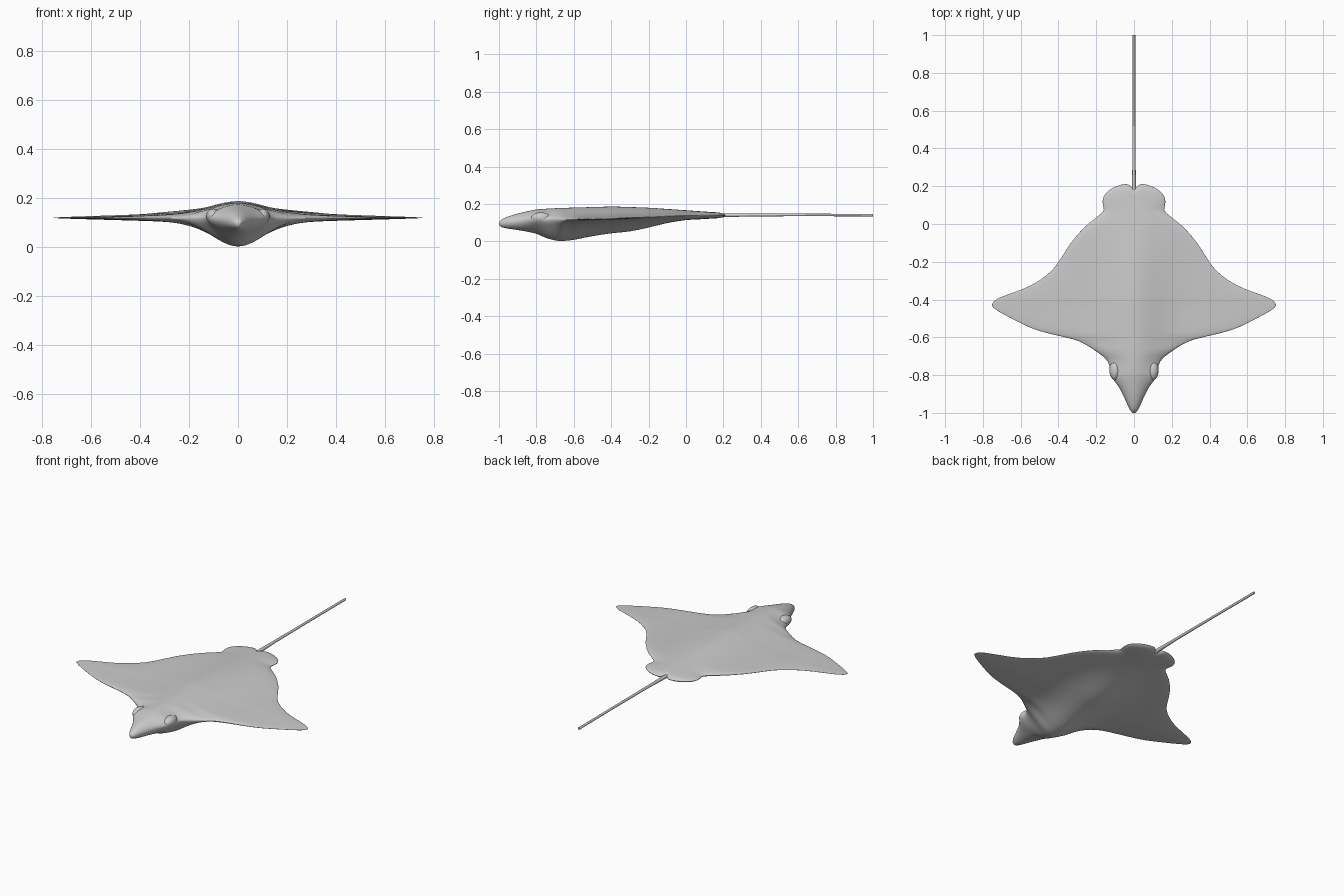
import bpy, bmesh, math

if "Cube" in bpy.data.objects:
    bpy.data.objects.remove(bpy.data.objects["Cube"])

# Half-width outline from snout to pelvic fins: (y, half width)
OUTLINE = [(-1.0, .008), (-.985, .022), (-.95, .038), (-.9, .06), (-.86, .08),
           (-.815, .118), (-.795, .13), (-.75, .125), (-.71, .148), (-.675, .2),
           (-.64, .25), (-.615, .3), (-.598, .37), (-.565, .52), (-.53, .59),
           (-.485, .68), (-.44, .758), (-.42, .752), (-.393, .735), (-.345, .58),
           (-.3, .5), (-.25, .435), (-.2, .397), (-.1, .338), (-.04, .285),
           (0, .245), (.03, .205), (.06, .168), (.075, .157), (.1, .165), (.13, .168),
           (.16, .155), (.185, .125), (.203, .09), (.212, .05)]
# Profiles along y: top ridge, belly line, rim height
TOP = [(-1, .105), (-.985, .12), (-.95, .135), (-.9, .15), (-.8, .172), (-.7, .178),
       (-.4, .188), (-.2, .181), (0, .167), (.1, .16), (.19, .155), (.212, .145)]
BELLY = [(-1, .085), (-.985, .075), (-.95, .068), (-.9, .062), (-.8, .043), (-.75, .018),
         (-.68, 0), (-.6, .008), (-.5, .028), (-.4, .043), (-.3, .053), (-.2, .074),
         (-.1, .1), (0, .115), (.1, .12), (.19, .125), (.212, .135)]
RIM = [(-1, .097), (-.9, .108), (-.8, .122), (-.7, .117), (-.44, .118),
       (-.3, .125), (-.1, .135), (0, .139), (.22, .14)]
N = 20


def lerp(table, y):
    for (a, p), (b, q) in zip(table, table[1:]):
        if y <= b:
            return p + (q - p) * max(0, (y - a) / (b - a))
    return table[-1][1]


def finish(bm, name):
    bmesh.ops.recalc_face_normals(bm, faces=bm.faces)
    mesh = bpy.data.meshes.new(name)
    bm.to_mesh(mesh)
    bm.free()
    ob = bpy.data.objects.new(name, mesh)
    bpy.context.collection.objects.link(ob)
    for p in mesh.polygons:
        p.use_smooth = True
    return ob


def section(bm, y, w):
    """Closed ring: thin wing plate with a rounded body swelling in the middle."""
    rim = lerp(RIM, y)
    ring = []
    for i in range(4 * N):
        a = math.pi * i / (2 * N)
        c = math.cos(a)
        u = math.copysign(abs(c) ** 1.2, c)
        x = u * w
        up = math.sin(a) >= 0
        h = lerp(TOP, y) - rim if up else rim - lerp(BELLY, y)
        plate = min(h, .021 - .014 * min(1, abs(x) / .75))
        spread = .15 if w > .2 else max(.14, .9 * w)
        t = plate + (h - plate) * math.exp(-(x / spread) ** 2)
        t *= math.sqrt(max(0, 1 - u * u))
        notch = .025 * max(0, (y - .1) / .11) * math.exp(-(x / .02) ** 2)
        ring.append(bm.verts.new((x, y - notch, rim + (t if up else -t))))
    return ring


# Body, head, wings and pelvic fins as one lofted skin
bm = bmesh.new()
rings = [section(bm, y, w) for y, w in OUTLINE]
for r, s in zip(rings, rings[1:]):
    for i in range(4 * N):
        j = (i + 1) % (4 * N)
        bm.faces.new((r[i], r[j], s[j], s[i]))
# End caps, bridged across so the notch stays clean
for r in (rings[0], rings[-1]):
    for i in range(2 * N):
        quad = [r[i], r[i + 1], r[-i - 1], r[-i % (4 * N)]]
        bm.faces.new(list(dict.fromkeys(quad)))
body = finish(bm, "body_and_wings")
sub = body.modifiers.new("smooth", 'SUBSURF')
sub.levels = sub.render_levels = 1

# Eye bulges on both sides of the head
for side, name in ((-1, "eye_bulge_right"), (1, "eye_bulge_left")):
    bm = bmesh.new()
    bmesh.ops.create_uvsphere(bm, u_segments=24, v_segments=12, radius=1)
    eye = finish(bm, name)
    eye.scale = (.03, .052, .03)
    eye.location = (side * .1, -.775, .126)

# Whip tail
bm = bmesh.new()
tail_rings = []
for y, z, r in ((.03, .13, .004), (.1, .134, .012), (.2, .14, .011),
                (.35, .142, .008), (.65, .142, .007), (1.0, .141, .007)):
    tail_rings.append([bm.verts.new((r * math.cos(k * math.pi / 5), y,
                                     z + r * math.sin(k * math.pi / 5))) for k in range(10)])
for r, s in zip(tail_rings, tail_rings[1:]):
    for i in range(10):
        bm.faces.new((r[i], r[(i + 1) % 10], s[(i + 1) % 10], s[i]))
bm.faces.new(tail_rings[0])
bm.faces.new(tail_rings[-1])
tail = finish(bm, "tail")
bpy.context.view_layer.objects.active = tail
tail.select_set(True)
bpy.ops.object.shade_smooth_by_angle(angle=math.radians(40))
